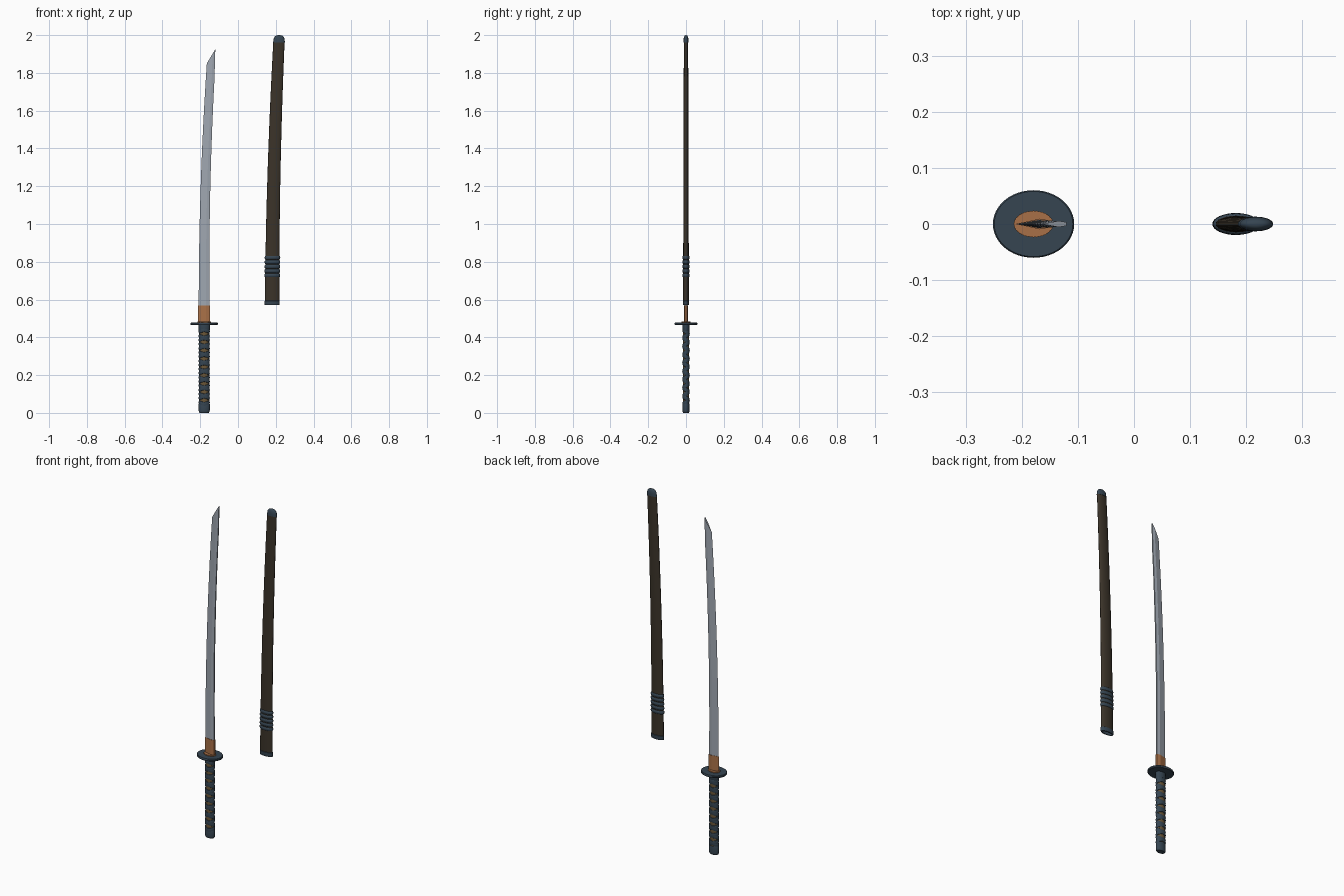
import bpy, bmesh, math

if "Cube" in bpy.data.objects:
    bpy.data.objects.remove(bpy.data.objects["Cube"])

def mat(name, rgb):
    m = bpy.data.materials.new(name)
    lin = [c / 12.92 if c <= 0.04045 else ((c + 0.055) / 1.055) ** 2.4 for c in rgb]
    m.diffuse_color = (*lin, 1)
    m.use_nodes = True
    m.node_tree.nodes["Principled BSDF"].inputs["Base Color"].default_value = m.diffuse_color
    return m

STEEL = mat("blade steel", (0.62, 0.65, 0.69))
IRON = mat("blue grey iron", (0.21, 0.27, 0.32))
COPPER = mat("copper", (0.66, 0.44, 0.28))
LACQUER = mat("dark brown lacquer", (0.23, 0.20, 0.16))
TAN = mat("dull tan grip", (0.42, 0.34, 0.22))

def loft(name, rings, material, caps=True, closed=False, angle=35):
    """Skin a list of equal-length rings of points."""
    bm = bmesh.new()
    vs = [[bm.verts.new(p) for p in r] for r in rings]
    n = len(rings[0])
    pairs = list(zip(vs, vs[1:])) + ([(vs[-1], vs[0])] if closed else [])
    for a, b in pairs:
        for i in range(n):
            j = (i + 1) % n
            bm.faces.new((a[i], a[j], b[j], b[i]))
    if caps and not closed:
        bm.faces.new(vs[0][::-1])
        bm.faces.new(vs[-1])
    bmesh.ops.recalc_face_normals(bm, faces=bm.faces)
    me = bpy.data.meshes.new(name)
    bm.to_mesh(me)
    bm.free()
    me.materials.append(material)
    ob = bpy.data.objects.new(name, me)
    bpy.context.collection.objects.link(ob)
    bpy.ops.object.select_all(action='DESELECT')
    ob.select_set(True)
    bpy.context.view_layer.objects.active = ob
    bpy.ops.object.shade_smooth_by_angle(angle=math.radians(angle))
    return ob

def oval(cx, z, a, b, n=32, teeth=0.0):
    out = []
    for i in range(n):
        t = 2 * math.pi * i / n
        k = 1 - teeth * (i % 2)
        out.append((cx + a * k * math.cos(t), b * k * math.sin(t), z))
    return out

def bend(z):
    return 0.043 * (max(z - 0.57, 0) / 1.28) ** 2

SX = -0.179   # sword axis

# blade: sharp edge on -x, ridge lines, flat spine on +x, slanted tip
def section(z, left, right, th, slant=0.0):
    w = right - left
    prof = [(0, 0), (0.68, -th), (1, -th * 0.6), (1, th * 0.6), (0.68, th)]
    return [(left + w * u, y, z + slant * u) for u, y in prof]

rings = []
for i in range(17):
    z = 0.50 + 1.35 * i / 16
    f = i / 16
    rings.append(section(z, SX - 0.029 + bend(z), SX + 0.029 - 0.013 * f + bend(z),
                         0.0075 - 0.002 * f, 0.075 if i == 16 else 0))
loft("blade", rings, STEEL, angle=15)

# copper blade collar and toothed washer
loft("blade_collar", [section(z, SX - 0.032, SX + 0.031, 0.0095) for z in (0.478, 0.568)],
     COPPER, angle=15)
loft("washer", [oval(SX, z, 0.036, 0.024, 80, 0.04) for z in (0.476, 0.483)], COPPER)

# guard
loft("guard", [oval(SX, z, a, a * 0.83, 48) for z, a in
               ((0.465, 0.070), (0.468, 0.0725), (0.475, 0.0725), (0.478, 0.070))], IRON)

# grip core, pommel and collar
loft("grip_core", [oval(SX, z, 0.0255, 0.0155) for z in (0.02, 0.45)], TAN)
loft("pommel", [oval(SX, z, a, a * 0.62) for z, a in
                ((0, 0.024), (0.005, 0.028), (0.012, 0.0295), (0.046, 0.0295), (0.05, 0.028))], IRON)
loft("grip_collar", [oval(SX, z, a, a * 0.62) for z, a in
                     ((0.432, 0.028), (0.436, 0.030), (0.466, 0.030))], IRON)

# crossing grip wraps: two ribbons wound in opposite directions
PITCH, TURNS, SEG = 0.044, 9, 24
for side, d in (("right", 1), ("left", -1)):
    rings = []
    for i in range(TURNS * SEG + 1):
        t = 2 * math.pi * i / SEG
        z = 0.045 + PITCH * i / SEG
        c, s = math.cos(d * t - math.pi / 2), math.sin(d * t - math.pi / 2)
        ring = []
        for r, h in ((-0.001, -0.013), (0.0025, -0.011), (0.005, 0),
                     (0.0025, 0.011), (-0.001, 0.013)):
            ring.append((SX + (0.025 + r) * c, (0.0150 + r) * s, z + h))
        rings.append(ring)
    loft("grip_wrap_" + side, rings, IRON)

# scabbard
def sheath(z, grow=0.0):
    f = (z - 0.57) / 1.4
    return oval(0.181 + 0.036 * f ** 1.9, z, 0.0385 - 0.0085 * f + grow,
                0.0155 - 0.004 * f + grow)

loft("scabbard", [sheath(0.592 + 1.373 * i / 20) for i in range(21)], LACQUER)

# scabbard mouth: hollow collar
def mouth(z, a, b):
    return oval(0.181, z, a, b)

loft("scabbard_mouth", [mouth(0.570, 0.033, 0.011), mouth(0.570, 0.039, 0.016),
                        mouth(0.573, 0.040, 0.017), mouth(0.593, 0.040, 0.017),
                        mouth(0.595, 0.038, 0.015), mouth(0.595, 0.033, 0.011)],
     IRON, closed=True)

# scabbard end cap, domed
rings = [sheath(1.962, 0.0015)]
for k in range(7):
    t = k / 6 * math.radians(86)
    q = math.cos(t) ** 0.7
    rings.append(oval(0.2175, 1.972 + 0.028 * math.sin(t), 0.0295 * q, 0.0128 * q))
loft("scabbard_cap", rings, IRON, angle=50)

# cord wound round the scabbard
for k in range(5):
    z = 0.728 + 0.0235 * k
    loft("cord_%d" % (k + 1), [sheath(z + h, g) for h, g in
         ((-0.0105, -0.001), (-0.007, 0.003), (0, 0.0045), (0.007, 0.003), (0.0105, -0.001))],
         IRON, angle=60)
